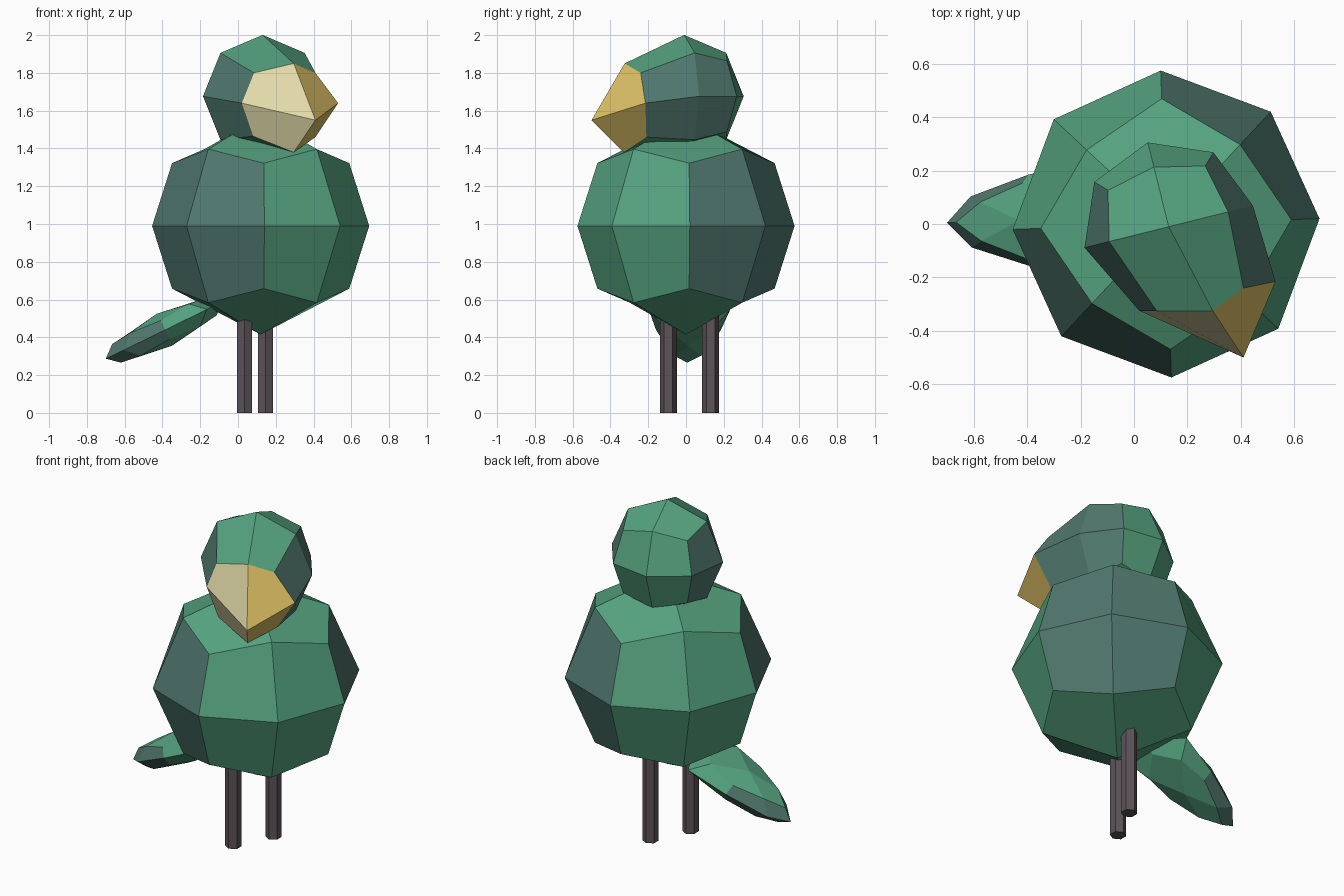
import bpy, bmesh, math
from mathutils import Vector, Matrix

if "Cube" in bpy.data.objects:
    bpy.data.objects.remove(bpy.data.objects["Cube"])


def material(name, r, g, b):
    lin = [((c / 255 + 0.055) / 1.055) ** 2.4 for c in (r, g, b)]
    m = bpy.data.materials.new(name)
    m.diffuse_color = (*lin, 1)
    m.use_nodes = True
    m.node_tree.nodes["Principled BSDF"].inputs["Base Color"].default_value = m.diffuse_color
    return m


GREEN, GREY, PALE, GOLD = range(4)
feathers = [material("green", 85, 163, 127), material("grey_green", 80, 120, 110),
            material("pale_yellow", 226, 219, 170), material("gold", 218, 190, 100)]
leg_colour = material("dark_brown_grey", 92, 83, 88)


def finish(name, bm, mats):
    bmesh.ops.recalc_face_normals(bm, faces=bm.faces)
    me = bpy.data.meshes.new(name)
    bm.to_mesh(me)
    bm.free()
    for m in mats:
        me.materials.append(m)
    ob = bpy.data.objects.new(name, me)
    bpy.context.collection.objects.link(ob)


def cube_ball(name, place, colour):
    """Once-divided cube rounded to a unit ball; place moves points, colour picks slots."""
    bm = bmesh.new()
    bmesh.ops.create_cube(bm, size=2)
    bmesh.ops.subdivide_edges(bm, edges=bm.edges[:], cuts=1, use_grid_fill=True)
    for v in bm.verts:
        v.co.normalize()
    for f in bm.faces:
        c = f.calc_center_median()
        axis = max(range(3), key=lambda i: abs(c[i]))
        f.material_index = colour(c, axis)
    for v in bm.verts:
        v.co = place(v.co.copy())
    finish(name, bm, feathers)


def turn(deg):
    return Matrix.Rotation(math.radians(deg), 3, 'Z')


# body: plain ball, two opposite sides in grey green
cube_ball("body",
          lambda p: Vector((0.12, 0, 0.99)) + turn(47) @ p * 0.575,
          lambda c, axis: GREY if axis == 0 else GREEN)

# head: the front side is pulled out into a beak (keys: side, height)
beak = {(0, 0): (0.41, -0.50, 1.55), (0, 1): (0.295, -0.325, 1.85), (0, -1): (0.295, -0.33, 1.38),
        (-1, 0): (0.02, -0.325, 1.64), (1, 0): (0.53, -0.215, 1.64),
        (-1, 1): (0.085, -0.325, 1.80), (1, 1): (0.41, -0.24, 1.80),
        (-1, -1): (0.08, -0.30, 1.465), (1, -1): (0.41, -0.21, 1.46)}


def sign(x):
    return 0 if abs(x) < 0.01 else (1 if x > 0 else -1)


def head_point(p):
    # front side: cube face pointing to local -y
    if p.y < -0.5:
        return Vector(beak[(sign(p.x), sign(p.z))])
    return Vector((0.13, -0.01, 1.676)) + turn(14) @ p * 0.325


def head_colour(c, axis):
    if axis == 1 and c.y < 0:
        return PALE if c.x < 0 else GOLD
    return GREY if axis == 0 else GREEN


cube_ball("head_with_beak", head_point, head_colour)


# tail: flattened ball, narrow at the tip, grey green edge round the tip
def tail_point(p):
    q = turn(45) @ p
    widen = 1 - (0.3 if q.x > 0 else 1.1) * q.x
    return (Vector((-0.39, 0.013, 0.44)) + q.x * Vector((-0.31, -0.008, -0.153))
            + q.y * widen * Vector((0.005, -0.172, 0)) + q.z * Vector((-0.04, 0, 0.085)))


cube_ball("tail", tail_point,
          lambda c, axis: GREY if axis != 2 and (turn(45) @ c).x > 0 else GREEN)

# legs: six-sided posts
for name, x, y in (("left_leg", 0.035, -0.093), ("right_leg", 0.145, 0.13)):
    bm = bmesh.new()
    bmesh.ops.create_cone(bm, cap_ends=True, segments=6, radius1=0.045, radius2=0.045, depth=0.56,
                          matrix=Matrix.Translation((x, y, 0.28)))
    finish(name, bm, [leg_colour])
